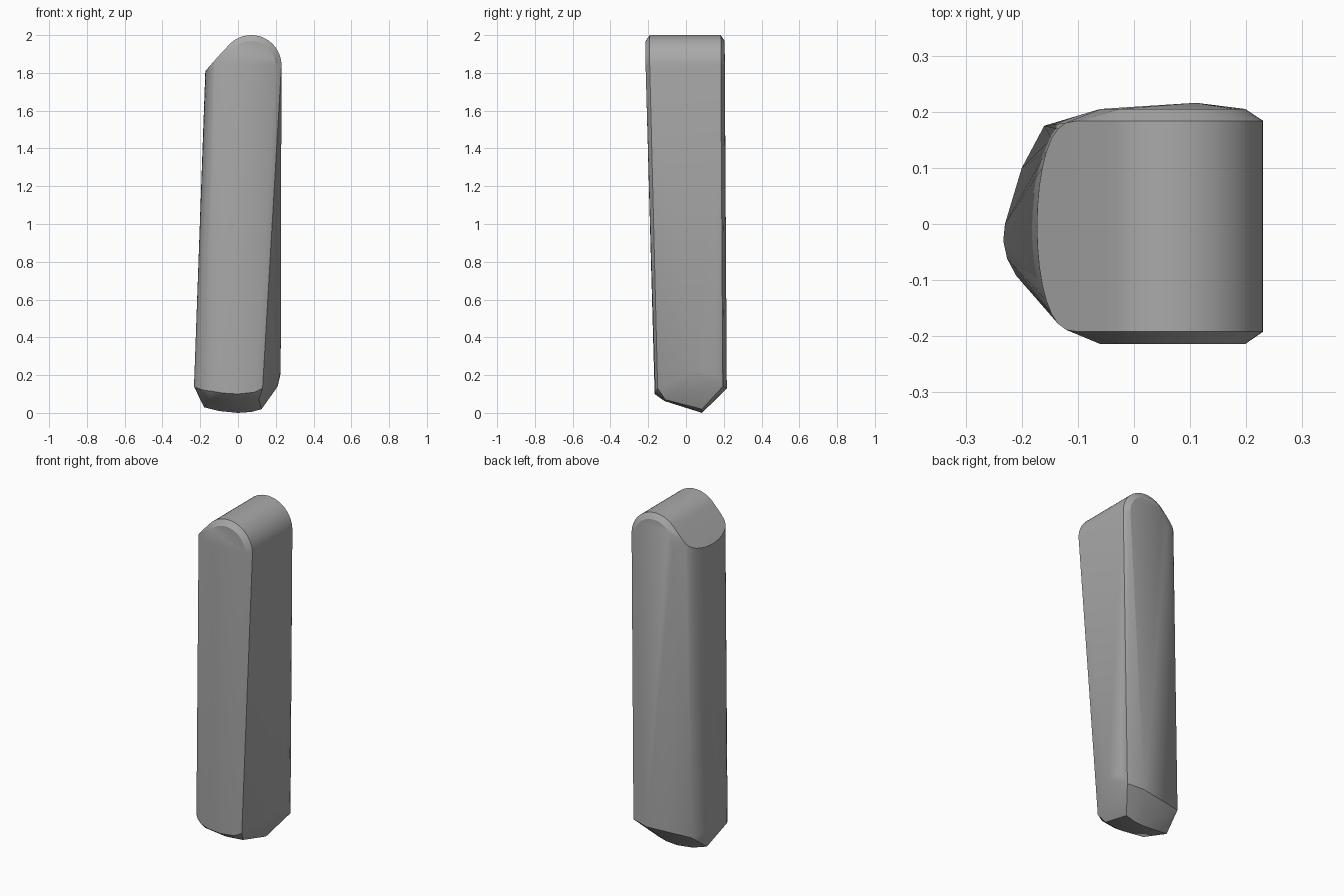
import bpy
import bmesh
from math import sin, cos, pi, radians

cube = bpy.data.objects.get("Cube")
if cube:
    bpy.data.objects.remove(cube, do_unlink=True)

grey = bpy.data.materials.new("mid grey")
grey.use_nodes = True
grey.diffuse_color = (0.4, 0.4, 0.4, 1)
grey.node_tree.nodes["Principled BSDF"].inputs["Base Color"].default_value = (0.4, 0.4, 0.4, 1)

CX, CZ, R = 0.07, 1.84, 0.16   # axis and radius of the rounded top
SLOPE = radians(138.5)         # where the arc meets the sloping shoulder


def top_arc(y, radius, steps=20):
    """Rounded cap outline at one depth."""
    return [(CX + radius * cos(SLOPE * i / steps), y, CZ + radius * sin(SLOPE * i / steps))
            for i in range(steps + 1)]


def shoulder(x, y):
    """Point on the sloping shoulder plane."""
    return (x, y, 1.81 + 1.13 * (x + 0.173))


# Rounded cap with a chamfer at front and back
points = []
for rim_y, face_y in ((-0.192, -0.214), (0.184, 0.205)):
    points += top_arc(rim_y, R)
    points += top_arc(face_y, R - 0.032)
    points.append((-0.06, face_y, CZ))

# Curved lower edge of the shoulder
for i in range(17):
    a = -pi / 2 + pi * i / 16
    points.append(shoulder(-0.1 - 0.073 * abs(cos(a)) ** 0.75, -0.004 + 0.188 * sin(a)))

# Lower rim: broad front, rounded side and a folded back corner
points += [(0.13, -0.15, 0.13), (0.09, -0.163, 0.11), (0, -0.166, 0.1), (-0.08, -0.163, 0.105),
           (-0.14, -0.15, 0.115), (-0.18, -0.122, 0.12), (-0.21, -0.092, 0.13),
           (-0.226, -0.062, 0.135), (-0.233, -0.03, 0.14), (-0.23, 0, 0.14),
           (-0.2, 0.1, 0.13), (-0.16, 0.175, 0.12), (0.11, 0.216, 0.13),
           (0.21, 0.195, 0.14), (0.226, 0.05, 0.225), (0.226, 0.16, 0.21)]

# Underside ridge and its softened front edge
points += [(-0.18, 0.06, 0.03), (-0.1, 0.08, 0.01), (0, 0.085, 0), (0.07, 0.085, 0.005),
           (0.125, 0.085, 0.02), (0.11, -0.11, 0.07), (0, -0.115, 0.063), (-0.15, -0.1, 0.07)]

bm = bmesh.new()
for p in points:
    bm.verts.new(p)
hull = bmesh.ops.convex_hull(bm, input=bm.verts)
spare = {g for g in hull["geom_interior"] + hull["geom_unused"] if isinstance(g, bmesh.types.BMVert)}
bmesh.ops.delete(bm, geom=list(spare), context='VERTS')
bmesh.ops.dissolve_limit(bm, angle_limit=radians(1), verts=bm.verts, edges=bm.edges)
bmesh.ops.recalc_face_normals(bm, faces=bm.faces)

mesh = bpy.data.meshes.new("finger_segment")
bm.to_mesh(mesh)
bm.free()
mesh.materials.append(grey)
segment = bpy.data.objects.new("finger_segment", mesh)
bpy.context.collection.objects.link(segment)

bpy.ops.object.select_all(action='DESELECT')
segment.select_set(True)
bpy.context.view_layer.objects.active = segment
bpy.ops.object.shade_smooth_by_angle(angle=radians(30))
